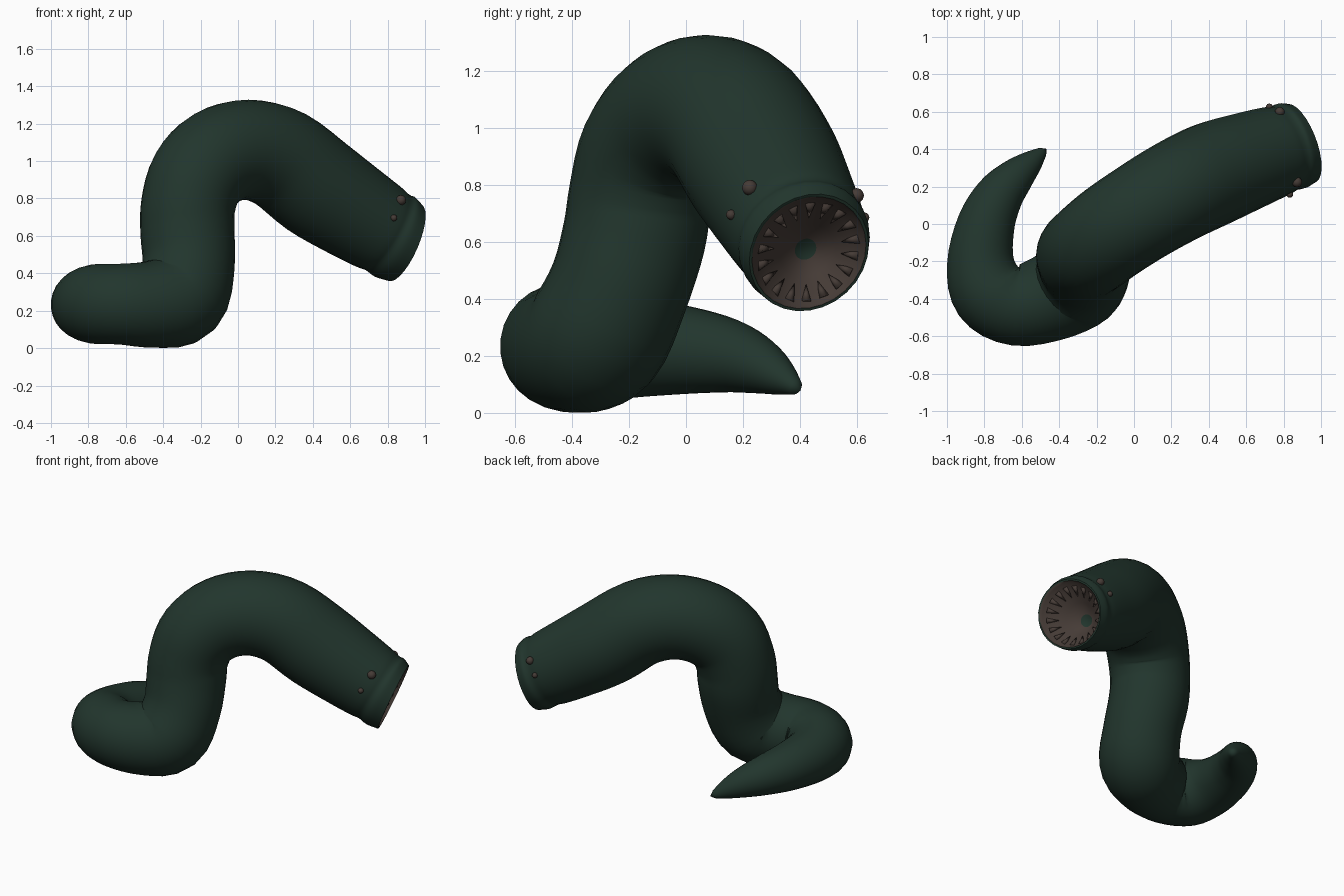
import bpy, bmesh, math
from mathutils import Vector, Matrix

if "Cube" in bpy.data.objects:
    bpy.data.objects.remove(bpy.data.objects["Cube"])


def material(name, rgb):
    m = bpy.data.materials.new(name)
    m.diffuse_color = (*rgb, 1)
    m.use_nodes = True
    m.node_tree.nodes["Principled BSDF"].inputs["Base Color"].default_value = m.diffuse_color
    return m


GREEN = material("dark green skin", (0.0155, 0.036, 0.026))
BROWN = material("brown flesh", (0.060, 0.044, 0.037))

# Centre line from tail tip to mouth: x, y, z, radius
KEYS = [
    (-0.49, 0.385, 0.09, 0.028), (-0.55, 0.33, 0.125, 0.065),
    (-0.63, 0.255, 0.165, 0.10), (-0.72, 0.15, 0.20, 0.13),
    (-0.79, 0.0, 0.22, 0.155), (-0.82, -0.20, 0.23, 0.18),
    (-0.77, -0.36, 0.235, 0.212), (-0.63, -0.435, 0.235, 0.217),
    (-0.45, -0.395, 0.235, 0.235), (-0.31, -0.315, 0.275, 0.255),
    (-0.265, -0.235, 0.44, 0.247), (-0.27, -0.182, 0.62, 0.252),
    (-0.267, -0.16, 0.76, 0.252), (-0.22, -0.12, 0.91, 0.257),
    (-0.11, -0.035, 1.02, 0.263), (0.05, 0.07, 1.06, 0.268),
    (0.23, 0.175, 1.01, 0.275), (0.425, 0.27, 0.86, 0.278),
    (0.62, 0.343, 0.73, 0.26), (0.75, 0.388, 0.648, 0.244),
    (0.80, 0.405, 0.618, 0.233), (0.84, 0.417, 0.594, 0.238),
    (0.893, 0.432, 0.563, 0.222),
]
SIDES = 28
STEPS = 4


def spline(keys):
    """Catmull-Rom samples through the keys"""
    k = [Vector(p) for p in keys]
    k = [k[0] * 2 - k[1]] + k + [k[-1] * 2 - k[-2]]
    out = []
    for a, b, c, d in zip(k, k[1:], k[2:], k[3:]):
        for s in range(STEPS):
            t = s / STEPS
            out.append(0.5 * (2 * b + (c - a) * t + (2 * a - 5 * b + 4 * c - d) * t * t
                              + (3 * b - a - 3 * c + d) * t ** 3))
    out.append(k[-2])
    return out


def finish(bm, name, mats, smooth=True):
    me = bpy.data.meshes.new(name)
    bm.to_mesh(me)
    bm.free()
    for m in mats:
        me.materials.append(m)
    for p in me.polygons:
        p.use_smooth = smooth
    ob = bpy.data.objects.new(name, me)
    bpy.context.collection.objects.link(ob)
    return ob


# Worm body: swept tube, closed at the tail, folded inward at the mouth
bm = bmesh.new()
pts = spline(KEYS)
pos = [p.to_3d() for p in pts]
u = Vector((0, 0, 1))
mouth_dir = Vector((0.88, 0.33, -0.38)).normalized()
rings = []


def add_ring(c, r, u, v):
    rings.append([bm.verts.new(c + (u * math.cos(a) + v * math.sin(a)) * r)
                  for a in (2 * math.pi * i / SIDES for i in range(SIDES))])


for i, p in enumerate(pts):
    n = (pos[min(i + 1, len(pos) - 1)] - pos[max(i - 1, 0)]).normalized()
    # turn the last rings gradually into the mouth direction
    blend = max(0.0, 1 - (len(pts) - 1 - i) / 8)
    n = n.lerp(mouth_dir, blend).normalized()
    u = (u - n * u.dot(n)).normalized()
    v = n.cross(u)
    add_ring(pos[i], p.w, u, v)

mouth = pos[-1]
inward = Vector((-1, -0.08, 0.08))
outer_count = len(rings)
# Lip edge and mouth funnel: radius, depth
for r, d in ((0.212, 0.0), (0.205, 0.015), (0.165, 0.05), (0.10, 0.10), (0.04, 0.15)):
    add_ring(mouth + inward * d, r, u, v)
for i, (a, b) in enumerate(zip(rings, rings[1:])):
    for j in range(SIDES):
        k = (j + 1) % SIDES
        f = bm.faces.new((a[j], a[k], b[k], b[j]))
        f.material_index = 1 if i >= outer_count else 0
tail = bm.verts.new((-0.468, 0.402, 0.078))
for j in range(SIDES):
    bm.faces.new((rings[0][(j + 1) % SIDES], rings[0][j], tail))
bm.faces.new(rings[-1])  # green throat
bmesh.ops.recalc_face_normals(bm, faces=bm.faces)
body = finish(bm, "worm_body", [GREEN, BROWN])
bpy.context.view_layer.objects.active = body
body.select_set(True)
bpy.ops.object.shade_smooth_by_angle(angle=math.radians(50))

# Teeth: ring of slim cones lying along the funnel
bm = bmesh.new()
TEETH = 18
for i in range(TEETH):
    a = 2 * math.pi * (i + 0.5) / TEETH
    d = u * math.cos(a) + v * math.sin(a)
    base = mouth + d * 0.19 + inward * 0.035
    tip = mouth + d * 0.125 + inward * 0.07
    axis = tip - base
    mat = Matrix.Translation((base + tip) / 2) @ axis.to_track_quat('Z', 'Y').to_matrix().to_4x4()
    bmesh.ops.create_cone(bm, cap_ends=True, segments=6, radius1=0.02, radius2=0.0,
                          depth=axis.length, matrix=mat)
finish(bm, "teeth", [BROWN])

# Eyes: a large and a small bump on each side of the head
for name, c, r in (("near_large_eye", (0.87, 0.225, 0.79), 0.028),
                   ("near_small_eye", (0.83, 0.165, 0.695), 0.018),
                   ("far_large_eye", (0.78, 0.61, 0.77), 0.026),
                   ("far_small_eye", (0.72, 0.645, 0.69), 0.018)):
    # snap each eye onto the skin, measured from the nearest head axis point
    c = Vector(c)
    axis_p, rad = min(((q, p.w) for q, p in zip(pos, pts)), key=lambda e: (e[0] - c).length)
    c = axis_p + (c - axis_p).normalized() * (rad + 0.001)
    bm = bmesh.new()
    bmesh.ops.create_icosphere(bm, subdivisions=2, radius=r, matrix=Matrix.Translation(c))
    finish(bm, name, [BROWN])
